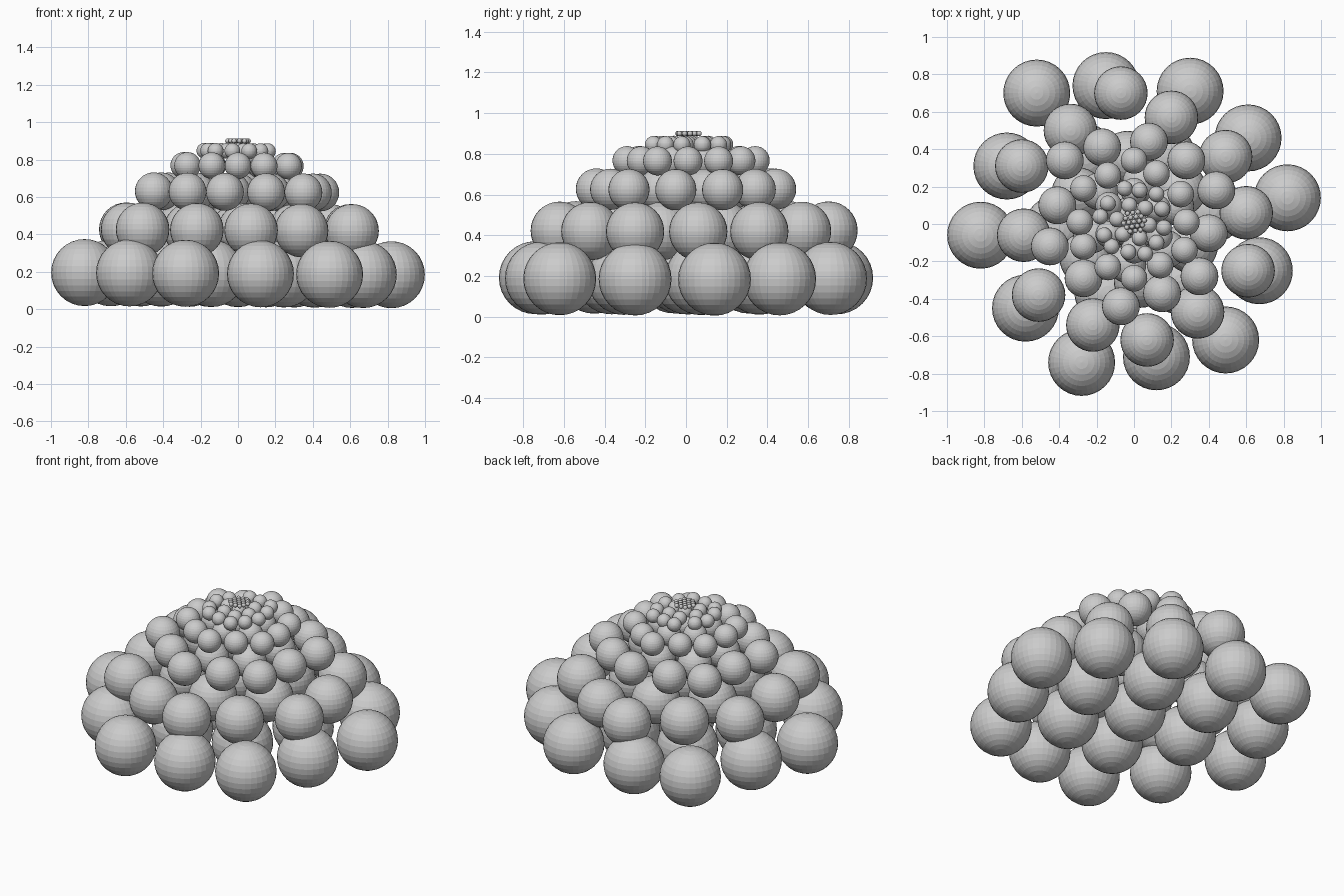
import bpy, bmesh
from math import cos, sin, pi, radians
from mathutils import Matrix

if "Cube" in bpy.data.objects:
    bpy.data.objects.remove(bpy.data.objects["Cube"])

# Each tier is a slightly irregular hexagonal cluster of 19 balls:
# a centre, an inner ring half way to the corners, and an outer ring of 12.
# tier: (ball radius, height, outer ring starting at a corner)
TIERS = [
    (0.179, 0.190, [(.82, .14), (.61, .46), (.30, .71), (-.15, .74), (-.52, .70), (-.68, .31),
                    (-.82, -.06), (-.58, -.45), (-.28, -.74), (.12, -.71), (.49, -.62), (.67, -.25)]),
    (0.143, 0.423, [(.49, .36), (.20, .57), (-.07, .70), (-.34, .50), (-.60, .31), (-.59, -.06),
                    (-.51, -.38), (-.22, -.54), (.07, -.62), (.34, -.47), (.61, -.25), (.60, .06)]),
    (0.101, 0.627, [(.44, .18), (.28, .34), (.08, .44), (-.17, .41), (-.37, .34), (-.41, .10),
                    (-.45, -.12), (-.27, -.29), (-.07, -.44), (.15, -.37), (.35, -.28), (.40, -.05)]),
    (0.071, 0.767, [(.25, .16), (.12, .27), (0, .34), (-.14, .26), (-.27, .19), (-.29, .01),
                    (-.27, -.12), (-.14, -.23), (0, -.29), (.14, -.22), (.27, -.14), (.28, .01)]),
    (0.042, 0.846, [(.12, .16), (.03, .18), (-.05, .19), (-.14, .11), (-.18, .04), (-.16, -.06),
                    (-.12, -.12), (-.03, -.15), (.06, -.16), (.12, -.10), (.16, -.02), (.15, .08)]),
]


def regular_ring(spacing, cx, cy, turn):
    """Outer ring of a regular hexagonal cluster."""
    ring = []
    for k in range(12):
        d = spacing * (2 if k % 2 == 0 else 3 ** 0.5)
        a = radians(turn) + k * pi / 6
        ring.append((cx + d * cos(a), cy + d * sin(a)))
    return ring, (cx, cy)


def add_tier(name, r, z, ring, centre=(0, 0.01)):
    inner = [((x + centre[0]) / 2, (y + centre[1]) / 2) for x, y in ring[::2]]
    bm = bmesh.new()
    for x, y in [centre] + inner + ring:
        bmesh.ops.create_uvsphere(bm, u_segments=32, v_segments=16, radius=r,
                                  matrix=Matrix.Translation((x, y, z - 0.007 * x)))
    mesh = bpy.data.meshes.new(name)
    bm.to_mesh(mesh)
    bm.free()
    bpy.context.collection.objects.link(bpy.data.objects.new(name, mesh))


# Five tiers of balls, shrinking upwards
for i, (r, z, ring) in enumerate(TIERS):
    add_tier(f"ball_tier_{i + 1}", r, z, ring)

# Tiny cluster on the summit
ring, centre = regular_ring(0.028, 0.0, 0.012, 8)
add_tier("summit_cluster", 0.013, 0.90, ring, centre)
